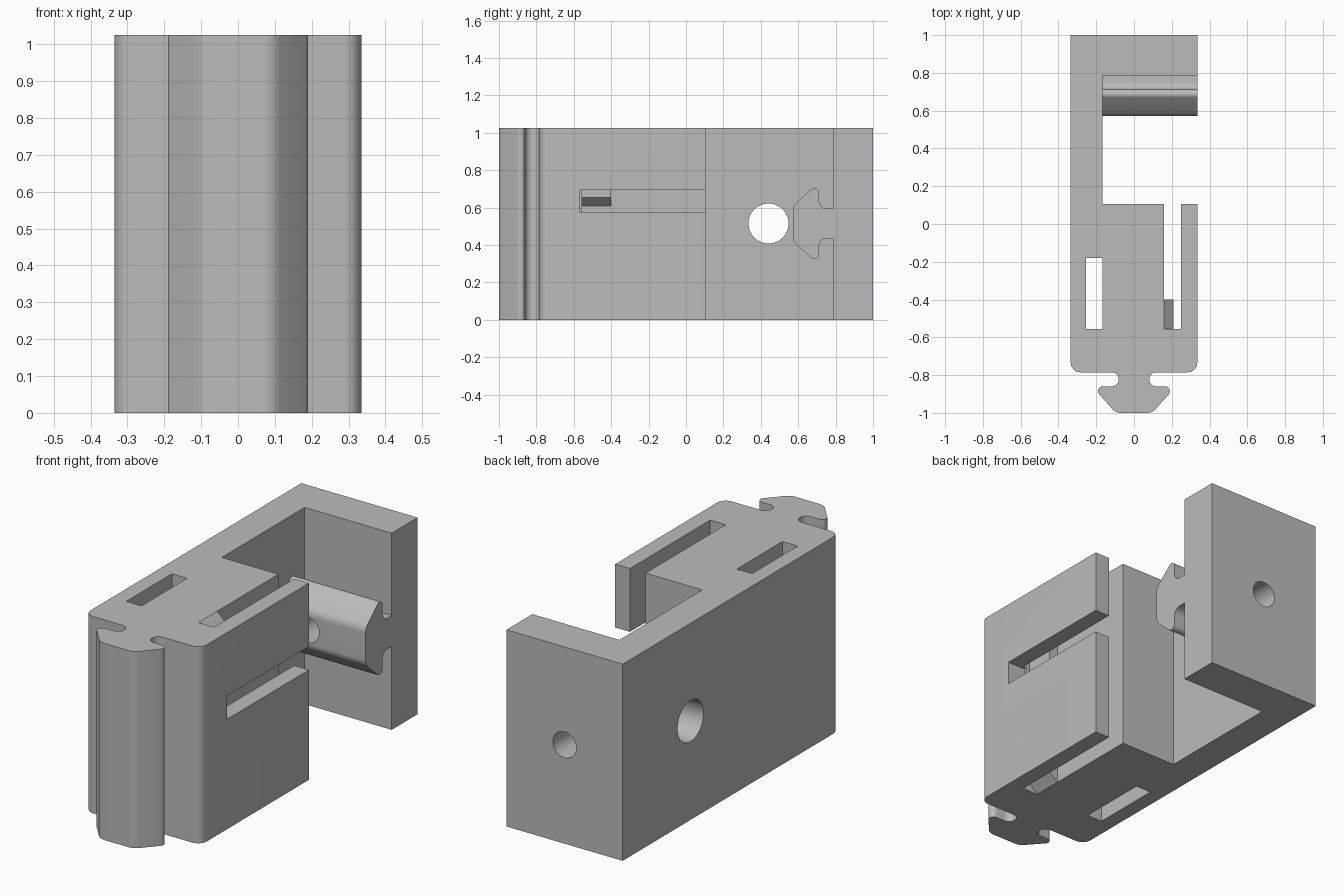
import bpy, bmesh, math
from mathutils import Vector, Matrix

old = bpy.data.objects.get("Cube")
if old:
    bpy.data.objects.remove(old, do_unlink=True)

grey = bpy.data.materials.new("plain grey")
grey.use_nodes = True
grey.diffuse_color = (0.5, 0.5, 0.5, 1)
grey.node_tree.nodes["Principled BSDF"].inputs["Base Color"].default_value = (0.5, 0.5, 0.5, 1)

HEIGHT, MID, HALF = 1.025, 0.515, 0.335
FRONT, WALL = -0.785, 0.787


def prism(name, points, depth, matrix=Matrix()):
    """Extrude a flat outline along local z, then place it."""
    bm = bmesh.new()
    face = bm.faces.new([bm.verts.new((x, y, 0)) for x, y in points])
    out = bmesh.ops.extrude_face_region(bm, geom=[face])
    verts = [v for v in out["geom"] if isinstance(v, bmesh.types.BMVert)]
    bmesh.ops.translate(bm, verts=verts, vec=(0, 0, depth))
    bmesh.ops.transform(bm, matrix=matrix, verts=bm.verts)
    bmesh.ops.recalc_face_normals(bm, faces=bm.faces)
    mesh = bpy.data.meshes.new(name)
    bm.to_mesh(mesh)
    bm.free()
    mesh.materials.append(grey)
    obj = bpy.data.objects.new(name, mesh)
    bpy.context.collection.objects.link(obj)
    return obj


def box(name, low, high):
    (x0, y0, z0), (x1, y1, z1) = low, high
    outline = [(x0, y0), (x1, y0), (x1, y1), (x0, y1)]
    return prism(name, outline, z1 - z0, Matrix.Translation((0, 0, z0)))


def cylinder(name, radius, depth, matrix):
    n = 48
    ring = [(radius * math.cos(i * math.tau / n), radius * math.sin(i * math.tau / n))
            for i in range(n)]
    return prism(name, ring, depth, matrix)


def arc(cx, cy, r, start, end, steps=8):
    angles = [math.radians(start + (end - start) * i / steps) for i in range(steps + 1)]
    return [(cx + r * math.cos(a), cy + r * math.sin(a)) for a in angles]


def combine(body, tool, operation):
    mod = body.modifiers.new(operation, "BOOLEAN")
    mod.operation, mod.object, mod.solver = operation, tool, "EXACT"
    bpy.context.view_layer.objects.active = body
    bpy.ops.object.modifier_apply(modifier=mod.name)
    bpy.data.objects.remove(tool, do_unlink=True)


# Half outline of the interlocking rail: (sideways, outward), from wall to tip
groove = arc(0.118, 0.0375, 0.0375, 270, 90, 12)
wing = arc(0.165, 0.1, 0.025, -90, 45)
tip = arc(0.07, 0.155, 0.06, 45, 90)
rail_half = groove + wing + tip
rail = rail_half + [(-x, d) for x, d in reversed(rail_half)]

# Main body: rounded front corners, front rail, clip slot, open bay, side and end walls
body_outline = arc(-HALF + 0.05, FRONT + 0.05, 0.05, 180, 270)
body_outline += [(-x, FRONT - d) for x, d in rail]
body_outline += arc(HALF - 0.05, FRONT + 0.05, 0.05, 270, 360)
body_outline += [(HALF, 0.105), (0.25, 0.105), (0.25, -0.555), (0.16, -0.555),
                 (0.16, 0.105), (-0.167, 0.105), (-0.167, WALL), (HALF, WALL),
                 (HALF, 1), (-HALF, 1)]
body = prism("bracket_body", body_outline, HEIGHT)

# Cross rail on the end wall, sunk a little into both walls
to_cross = Matrix(((0, 0, 1, -0.2), (0, -1, 0, WALL), (1, 0, 0, MID), (0, 0, 0, 1)))
cross_outline = [(0.0805, -0.03)] + rail[6:] [:-6] + [(-0.0805, -0.03)]
# keep the groove mouths open where the rail meets the wall
combine(body, prism("cross_rail", cross_outline, HALF + 0.2, to_cross), "UNION")

# Catches inside the clip slot, chamfered top and bottom
for low, high in ((0.61, HEIGHT), (0, 0.415)):
    outline = [(0.14, low), (0.16, low), (0.21, low + 0.045),
               (0.21, high - 0.045), (0.16, high), (0.14, high)]
    place = Matrix(((1, 0, 0, 0), (0, 0, 1, -0.57), (0, 1, 0, 0), (0, 0, 0, 1)))
    combine(body, prism("catch", outline, 0.17, place), "UNION")

# Rear pocket, slit in the spring arm, and the two round holes
combine(body, box("pocket", (-0.255, -0.555, -0.1), (-0.167, -0.18, 1.1)), "DIFFERENCE")
combine(body, box("slit", (0.23, -0.568, 0.573), (0.4, 0.2, 0.695)), "DIFFERENCE")
side = Matrix.Translation((-0.4, 0.441, MID)) @ Matrix.Rotation(math.pi / 2, 4, "Y")
combine(body, cylinder("side_hole", 0.107, 0.3, side), "DIFFERENCE")
end = Matrix.Translation((0, 1.1, MID)) @ Matrix.Rotation(math.pi / 2, 4, "X")
combine(body, cylinder("end_hole", 0.068, 0.6, end), "DIFFERENCE")

bpy.ops.object.select_all(action="DESELECT")
body.select_set(True)
bpy.context.view_layer.objects.active = body
bpy.ops.object.shade_smooth_by_angle(angle=math.radians(30))
